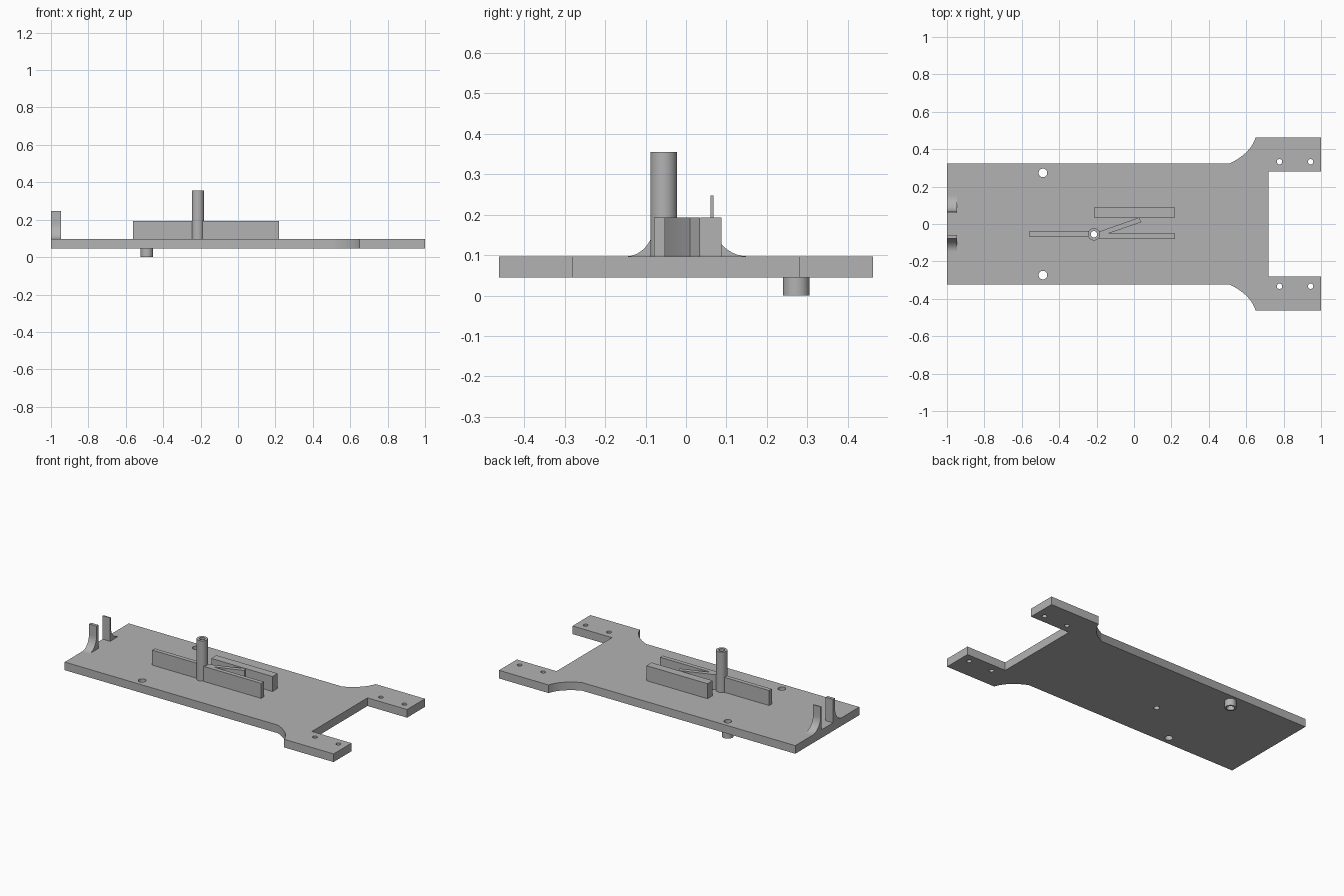
import bpy, bmesh
from math import sin, cos, pi, radians
from mathutils import Matrix

cube = bpy.data.objects.get("Cube")
if cube:
    bpy.data.objects.remove(cube, do_unlink=True)

grey = bpy.data.materials.new("plain grey")
grey.use_nodes = True
colour = (0.45, 0.45, 0.45, 1)
grey.diffuse_color = colour
grey.node_tree.nodes["Principled BSDF"].inputs["Base Color"].default_value = colour

BOTTOM, TOP = 0.045, 0.097      # plate faces
BAR_TOP = 0.193


def circle(x, y, r, n=40):
    return [(x + r * cos(2 * pi * i / n), y + r * sin(2 * pi * i / n)) for i in range(n)]


def rect(x0, x1, y0, y1):
    return [(x0, y0), (x1, y0), (x1, y1), (x0, y1)]


def prism(name, loops, low, high, along_x=False):
    """Extrude an outline with holes along z, or a (y, z) outline along x."""
    curve = bpy.data.curves.new(name, 'CURVE')
    curve.dimensions = '2D'
    curve.fill_mode = 'BOTH'
    curve.extrude = (high - low) / 2
    for loop in loops:
        spline = curve.splines.new('POLY')
        spline.points.add(len(loop) - 1)
        for point, (x, y) in zip(spline.points, loop):
            point.co = (x, y, 0, 1)
        spline.use_cyclic_u = True
    obj = bpy.data.objects.new(name, curve)
    bpy.context.collection.objects.link(obj)
    bpy.ops.object.select_all(action='DESELECT')
    obj.select_set(True)
    bpy.context.view_layer.objects.active = obj
    bpy.ops.object.convert(target='MESH')
    obj = bpy.context.view_layer.objects.active

    # Place, weld and shade the solid
    place = Matrix.Translation((0, 0, (low + high) / 2))
    if along_x:
        turn = Matrix.Rotation(radians(90), 4, 'Z') @ Matrix.Rotation(radians(90), 4, 'X')
        place = turn @ place
    bm = bmesh.new()
    bm.from_mesh(obj.data)
    bm.transform(place)
    bmesh.ops.remove_doubles(bm, verts=bm.verts, dist=0.0001)
    bmesh.ops.recalc_face_normals(bm, faces=bm.faces)
    bm.to_mesh(obj.data)
    bm.free()
    obj.data.materials.clear()
    obj.data.materials.append(grey)
    bpy.ops.object.shade_smooth_by_angle(angle=radians(30))
    return obj


# Base plate: half outline with a curved flare into the arm, then mirrored
start, bend, end = (0.51, 0.3235), (0.622, 0.375), (0.65, 0.462)
flare = []
for i in range(13):
    t = i / 12
    flare.append(tuple((1 - t) ** 2 * a + 2 * t * (1 - t) * b + t * t * c
                       for a, b, c in zip(start, bend, end)))
half = [(-1, 0.3235)] + flare + [(1, 0.462), (1, 0.281), (0.72, 0.281)]
outline = half + [(x, -y) for x, y in reversed(half)]

post_x, post_y = -0.214, -0.055
hole_x, hole_y = -0.487, 0.273
holes = [circle(post_x, post_y, 0.017)]
for side in (1, -1):
    holes.append(circle(hole_x, side * hole_y, 0.023))
    for x in (0.778, 0.944):
        holes.append(circle(x, side * 0.333, 0.0145))
prism("base_plate", [outline] + holes, BOTTOM, TOP)

# Hollow post and the hollow foot below the plate
prism("post", [circle(post_x, post_y, 0.033), circle(post_x, post_y, 0.017)], TOP, 0.355)
prism("foot_boss", [circle(hole_x, hole_y, 0.033), circle(hole_x, hole_y, 0.023)], 0, BOTTOM)

# Upright bars around the post
prism("wide_bar", [rect(-0.214, 0.219, 0.036, 0.088)], TOP, BAR_TOP)
prism("left_thin_bar", [rect(-0.561, post_x - 0.026, -0.067, -0.040)], TOP, BAR_TOP)
prism("right_thin_bar", [rect(post_x + 0.024, 0.219, -0.079, -0.052)], TOP, BAR_TOP)
prism("diagonal_bar", [[(0.04, 0.010), (0.027, 0.035), (-0.193, -0.043),
                        (-0.19, -0.052), (-0.14, -0.052)]], TOP, BAR_TOP)


# End clips: thin walls with a concave outer foot
def clip(name, side, inner, outer, foot, rise):
    points = [(inner, TOP), (inner, 0.247), (outer, 0.247)]
    for i in range(17):
        a = pi / 2 * i / 16
        points.append((foot - (foot - outer) * cos(a), TOP + rise * (1 - sin(a))))
    prism(name, [[(side * y, z) for y, z in points]], -1, -0.947, along_x=True)


clip("back_clip", 1, 0.060, 0.068, 0.153, 0.085)
clip("front_clip", -1, 0.058, 0.078, 0.148, 0.085)
